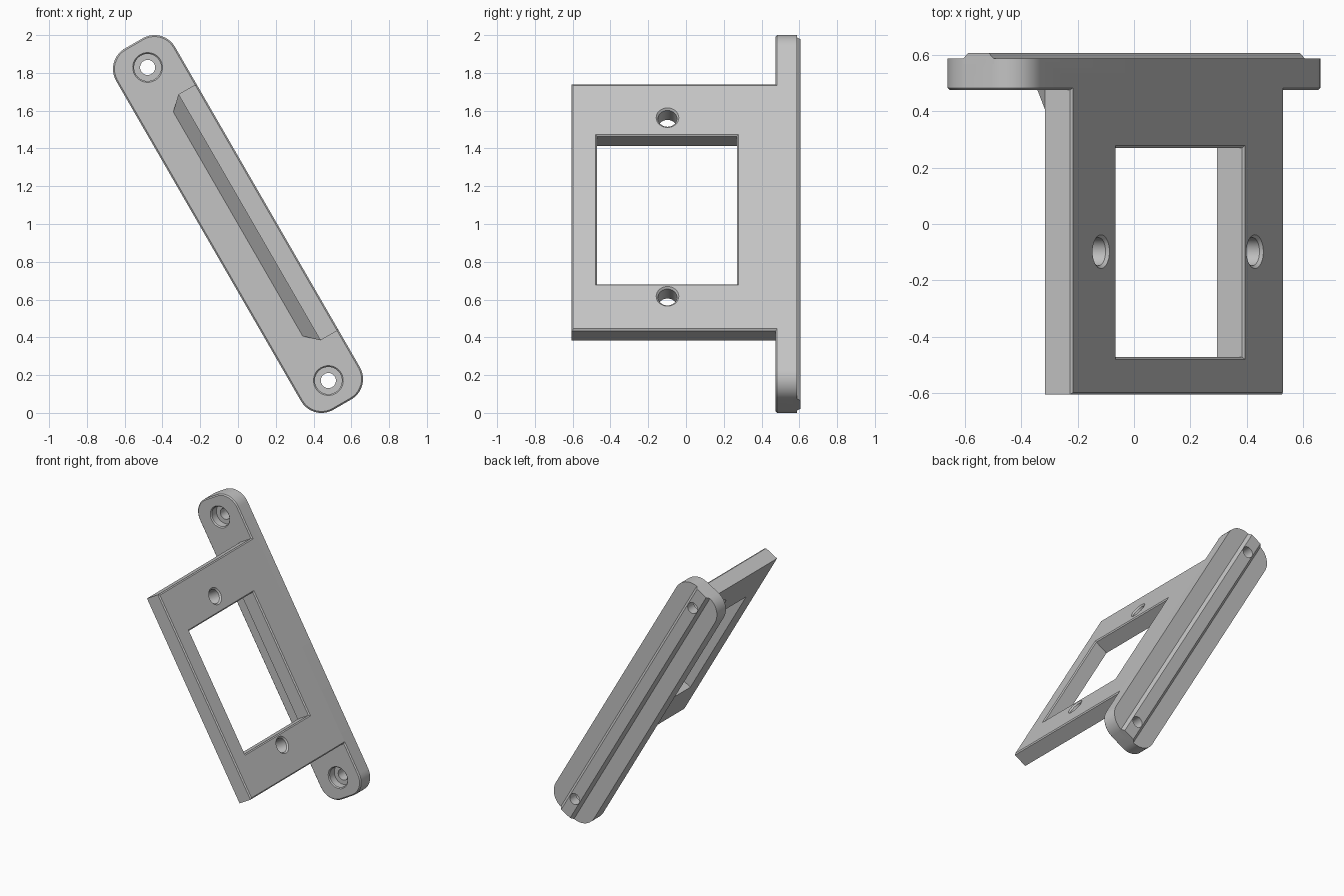
import bpy, bmesh, math
from mathutils import Matrix, Vector

if "Cube" in bpy.data.objects:
    bpy.data.objects.remove(bpy.data.objects["Cube"], do_unlink=True)

# Local frame: x = plate normal, y = depth, z = along the bar
TILT = Matrix.Translation((0, 0, 1)) @ Matrix.Rotation(math.radians(-30), 4, 'Y')

grey = bpy.data.materials.new("grey plastic")
grey.use_nodes = True
grey.diffuse_color = (0.55, 0.55, 0.55, 1)
grey.node_tree.nodes["Principled BSDF"].inputs["Base Color"].default_value = (0.55, 0.55, 0.55, 1)


def finish(name, bm):
    bmesh.ops.recalc_face_normals(bm, faces=bm.faces)
    mesh = bpy.data.meshes.new(name)
    bm.to_mesh(mesh)
    bm.free()
    mesh.transform(TILT)
    mesh.materials.append(grey)
    obj = bpy.data.objects.new(name, mesh)
    bpy.context.collection.objects.link(obj)
    return obj


def loft(name, rings):
    """Closed solid skinned through rings of equal point count."""
    bm = bmesh.new()
    loops = [[bm.verts.new(p) for p in ring] for ring in rings]
    n = len(loops[0])
    for a, b in zip(loops, loops[1:]):
        for i in range(n):
            j = (i + 1) % n
            bm.faces.new((a[i], a[j], b[j], b[i]))
    bm.faces.new(loops[0])
    bm.faces.new(loops[-1])
    return finish(name, bm)


def rect_x(x, y0, y1, z0, z1, grow=0):
    y0, y1, z0, z1 = y0 - grow, y1 + grow, z0 - grow, z1 + grow
    return [(x, y0, z0), (x, y1, z0), (x, y1, z1), (x, y0, z1)]


def circle(axis, pos, a, b, r, n=32):
    """Circle square to x (a, b = y, z) or to y (a, b = x, z)."""
    pts = []
    for i in range(n):
        t = math.tau * i / n
        p, q = a + r * math.cos(t), b + r * math.sin(t)
        pts.append((pos, p, q) if axis == 'x' else (p, pos, q))
    return pts


def rounded(y, w, l, r, steps=10):
    pts = []
    for k, (sx, sz) in enumerate([(1, 1), (-1, 1), (-1, -1), (1, -1)]):
        for i in range(steps + 1):
            t = math.pi / 2 * (k + i / steps)
            pts.append((sx * (w - r) + r * math.cos(t), y, sz * (l - r) + r * math.sin(t)))
    return pts


W, L, R = 0.18, 1.104, 0.125
FRONT, BACK, EDGE = 0.475, 0.587, 0.008

# Rounded mounting bar with a softened front rim
bar = loft("mounting_bracket", [
    rounded(FRONT, W - EDGE, L - EDGE, R - EDGE),
    rounded(FRONT + EDGE, W, L, R),
    rounded(BACK, W, L, R)])

# Tapered rail along the back of the bar
rail = loft("back_rail", [
    [(-0.062, BACK - 0.02, z), (0.062, BACK - 0.02, z), (0.062, BACK, z),
     (0.042, 0.607, z), (-0.042, 0.607, z), (-0.062, BACK, z)] for z in (-L, L)])

# Plate standing out from the bar
box = (-0.605, 0.51, -0.752, 0.752)
plate = loft("plate", [rect_x(0.07, *box), rect_x(W - EDGE, *box), rect_x(W, *box, -EDGE)])

# Sloped gusset in the inside corner
bm = bmesh.new()
for s in (-1, 1):
    for p in [(0, FRONT, 0.685), (0, 0.5, 0.685), (0.07, FRONT, 0.752), (0.07, 0.405, 0.752),
              (0.07, 0.5, 0.752), (0.1, 0.405, 0.74), (0.1, 0.5, 0.74)]:
        bm.verts.new((p[0], p[1], s * p[2]))
bmesh.ops.convex_hull(bm, input=bm.verts)
gusset = finish("gusset", bm)

# Cutters: window, plate screw holes, counterbored bar holes
opening = (-0.472, 0.27, -0.468, 0.436)
cutters = [loft("window_cutter", [rect_x(-0.1, *opening), rect_x(W - EDGE, *opening),
                                  rect_x(W + EDGE, *opening, 2 * EDGE)])]
for s in (-1, 1):
    cutters.append(loft("plate_hole_cutter", [
        circle('x', x, -0.098, s * 0.546, r)
        for x, r in [(-0.05, 0.05), (0.17, 0.05), (0.19, 0.07)]]))
    cutters.append(loft("bar_hole_cutter", [
        circle('y', y, 0, s * 0.957, r)
        for y, r in [(0.467, 0.087), (0.482, 0.072), (0.535, 0.072), (0.535, 0.04), (0.64, 0.04)]]))

# Combine everything into one solid
helpers = [(o, 'UNION') for o in (rail, plate, gusset)] + [(o, 'DIFFERENCE') for o in cutters]
for helper, operation in helpers:
    mod = bar.modifiers.new(helper.name, 'BOOLEAN')
    mod.operation, mod.solver, mod.object = operation, 'EXACT', helper
    helper.hide_render = True
bpy.context.view_layer.update()
solid = bpy.data.meshes.new_from_object(bar.evaluated_get(bpy.context.evaluated_depsgraph_get()))
bar.modifiers.clear()
bar.data = solid
for helper, _ in helpers:
    bpy.data.objects.remove(helper, do_unlink=True)

bpy.ops.object.select_all(action='DESELECT')
bar.select_set(True)
bpy.context.view_layer.objects.active = bar
bpy.ops.object.shade_smooth_by_angle(angle=math.radians(25))
